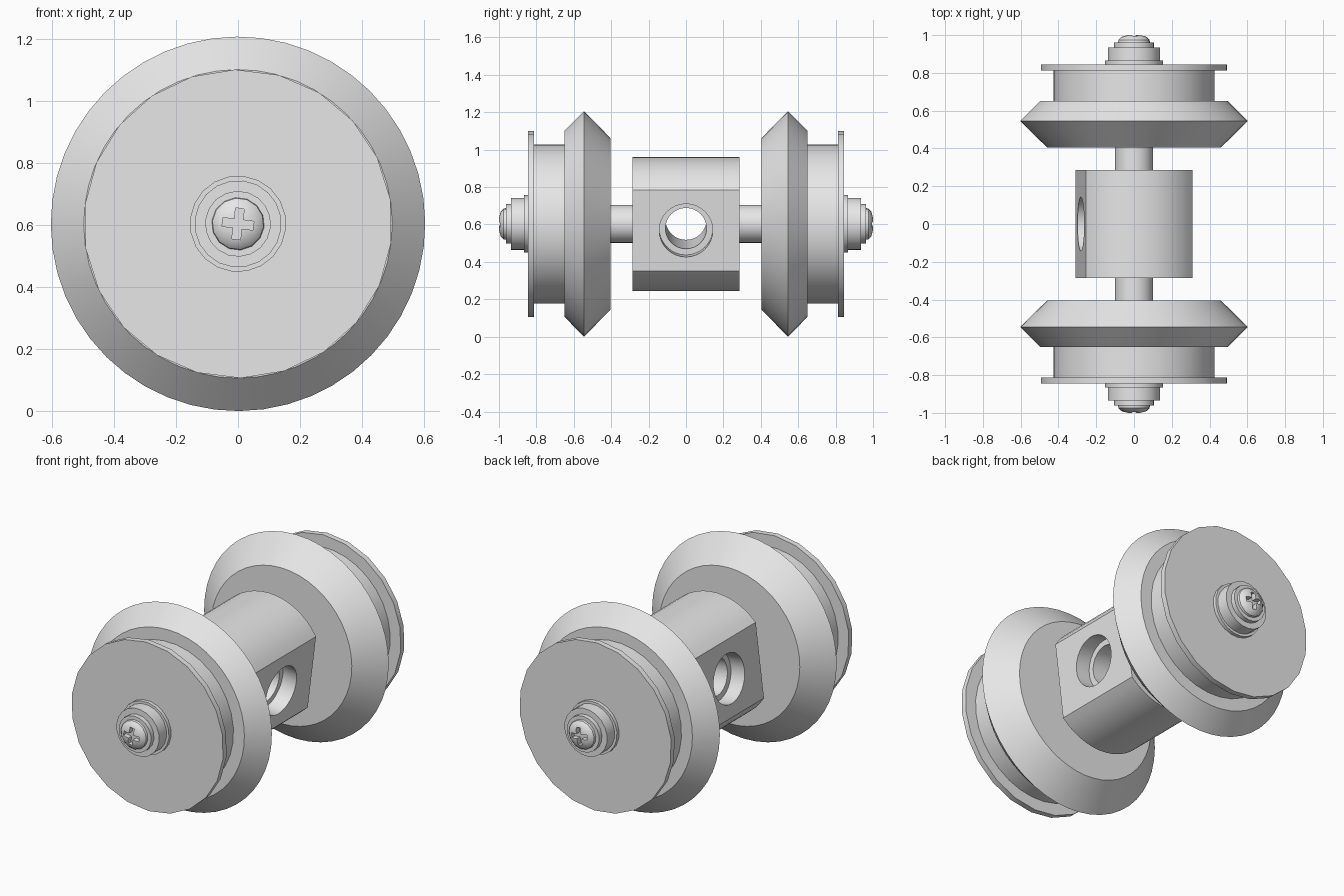
import bpy, bmesh, math
from mathutils import Matrix

cube = bpy.data.objects.get("Cube")
if cube:
    bpy.data.objects.remove(cube, do_unlink=True)

AXIS_Z = 0.603
TILT = math.radians(7.1)
PLACE = Matrix.Translation((0, 0, AXIS_Z)) @ Matrix.Rotation(TILT, 4, 'Y')

grey = bpy.data.materials.new("plain grey")
grey.use_nodes = True
grey.diffuse_color = (0.8, 0.8, 0.8, 1)
grey.node_tree.nodes["Principled BSDF"].inputs["Base Color"].default_value = (0.8, 0.8, 0.8, 1)


def make_object(name, bm):
    bmesh.ops.recalc_face_normals(bm, faces=bm.faces)
    mesh = bpy.data.meshes.new(name)
    bm.to_mesh(mesh)
    bm.free()
    mesh.materials.append(grey)
    obj = bpy.data.objects.new(name, mesh)
    bpy.context.collection.objects.link(obj)
    obj.matrix_world = PLACE
    return obj


def lathe(name, profile, sides, side=1):
    """Turn (y, radius) points around the axle."""
    bm = bmesh.new()
    rings = []
    for y, r in profile:
        rings.append([bm.verts.new((r * math.cos(a), side * y, r * math.sin(a)))
                      for a in (2 * math.pi * i / sides for i in range(sides))])
    for low, high in zip(rings, rings[1:]):
        for i in range(sides):
            j = (i + 1) % sides
            bm.faces.new((low[i], low[j], high[j], high[i]))
    bm.faces.new(rings[0])
    bm.faces.new(rings[-1])
    return make_object(name, bm)


def disc(name, y0, y1, r, sides, side):
    return lathe(name, [(y0, r), (y1, r)], sides, side)


def box(name, size, centre):
    bm = bmesh.new()
    bmesh.ops.create_cube(bm, size=1)
    bmesh.ops.scale(bm, vec=size, verts=bm.verts)
    bmesh.ops.translate(bm, vec=centre, verts=bm.verts)
    return make_object(name, bm)


def cut(obj, cutters):
    """Subtract each cutter, keep the result, and discard the cutters."""
    for c in cutters:
        c.hide_render = True
        mod = obj.modifiers.new("cut", 'BOOLEAN')
        mod.operation = 'DIFFERENCE'
        mod.solver = 'EXACT'
        mod.object = c
    bpy.context.view_layer.update()
    graph = bpy.context.evaluated_depsgraph_get()
    mesh = bpy.data.meshes.new_from_object(obj.evaluated_get(graph))
    obj.modifiers.clear()
    obj.data = mesh
    for c in cutters:
        bpy.data.objects.remove(c, do_unlink=True)


def cross_cylinder(name, r, length, x):
    """Cylinder running across the block."""
    bm = bmesh.new()
    bmesh.ops.create_cone(bm, cap_ends=True, segments=32, radius1=r, radius2=r, depth=length,
                          matrix=Matrix.Translation((x, 0, 0)) @ Matrix.Rotation(math.pi / 2, 4, 'Y'))
    return make_object(name, bm)


parts = []

# Centre block: round bar with two opposite flats and a counterbored hole
R, HALF, ARC = 0.358, 0.287, math.radians(37.6)
FLAT = R * math.cos(ARC)
bm = bmesh.new()
outline = []
steps = 14
for start in (ARC, math.pi + ARC):
    for i in range(steps + 1):
        a = start + (math.pi - 2 * ARC) * i / steps
        outline.append(bm.verts.new((R * math.cos(a), -HALF, R * math.sin(a))))
face = bm.faces.new(outline)
ext = bmesh.ops.extrude_face_region(bm, geom=[face])
bmesh.ops.translate(bm, vec=(0, 2 * HALF, 0),
                    verts=[v for v in ext["geom"] if isinstance(v, bmesh.types.BMVert)])
block = make_object("centre_block", bm)
cut(block, [cross_cylinder("through_hole", 0.11, 1, 0)]
    + [cross_cylinder("counterbore", 0.143, 0.2, s * (FLAT + 0.01)) for s in (-1, 1)])
parts.append(block)

for side, end in ((-1, "front"), (1, "back")):
    # Axle stub between block and wheel
    parts.append(disc(end + "_axle", 0.27, 0.42, 0.102, 20, side))
    # V-edged wheel, drum and thin flange
    parts.append(lathe(end + "_wheel", [(0.405, 0.46), (0.545, 0.603), (0.65, 0.497)], 48, side))
    parts.append(disc(end + "_drum", 0.64, 0.82, 0.426, 32, side))
    parts.append(disc(end + "_flange", 0.812, 0.845, 0.497, 22, side))
    # Washers and nut
    parts.append(disc(end + "_washer", 0.84, 0.865, 0.155, 20, side))
    parts.append(disc(end + "_nut", 0.86, 0.935, 0.14, 20, side))
    parts.append(disc(end + "_collar", 0.93, 0.962, 0.106, 18, side))
    # Domed screw head with a cross slot
    head = lathe(end + "_screw_head",
                 [(0.955, 0.086), (0.975, 0.083), (0.99, 0.068), (1.0, 0.035)], 14, side)
    cut(head, [box("slot", (0.1, 0.06, 0.028), (0, side, 0)),
               box("slot", (0.028, 0.06, 0.1), (0, side, 0))])
    parts.append(head)

# Smooth the round sides, keep the edges sharp
bpy.ops.object.select_all(action='DESELECT')
for obj in parts:
    obj.select_set(True)
bpy.context.view_layer.objects.active = parts[0]
bpy.ops.object.shade_smooth_by_angle(angle=math.radians(30))
